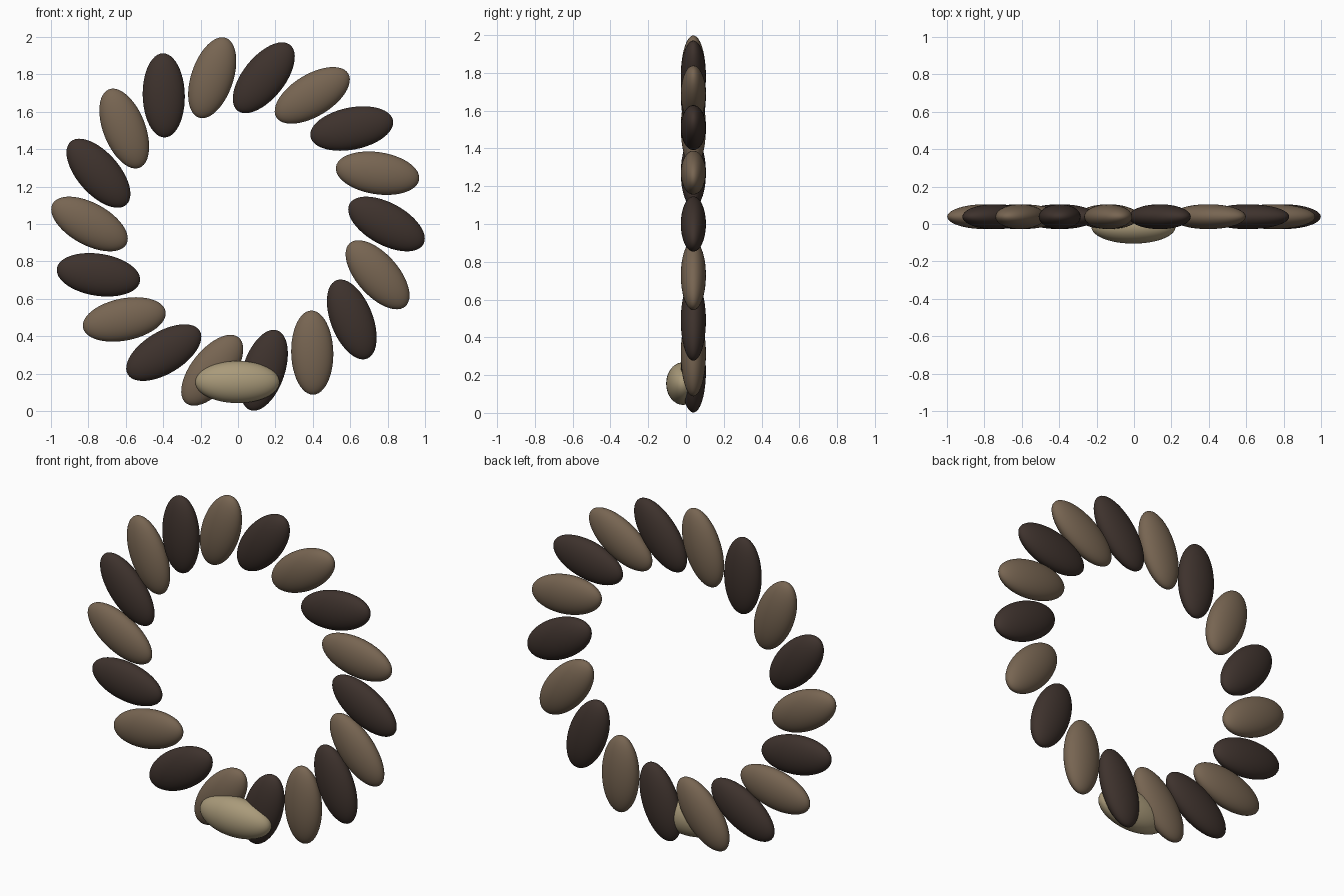
import bpy
import math

if "Cube" in bpy.data.objects:
    bpy.data.objects.remove(bpy.data.objects["Cube"])


def material(name, rgb):
    m = bpy.data.materials.new(name)
    m.diffuse_color = (*rgb, 1.0)
    m.use_nodes = True
    m.node_tree.nodes["Principled BSDF"].inputs["Base Color"].default_value = m.diffuse_color
    return m


brown = material("warm brown", (0.185, 0.130, 0.084))
dark = material("dark brown", (0.048, 0.032, 0.026))
tan = material("pale tan", (0.40, 0.325, 0.195))


def ellipsoid(name, centre, radii, tilt, mat):
    """Smooth ellipsoid with its long axis turned by tilt in the front plane."""
    bpy.ops.mesh.primitive_uv_sphere_add(segments=48, ring_count=24, location=centre)
    ob = bpy.context.object
    ob.name = name
    ob.scale = radii
    ob.rotation_euler = (0, -tilt, 0)
    ob.data.materials.append(mat)
    bpy.ops.object.shade_smooth()
    return ob


# Ring of overlapping, slanted petals in alternating browns
COUNT, RADIUS, SLANT = 18, 0.794, 0.5
for i in range(COUNT):
    a = 2 * math.pi * i / COUNT
    ellipsoid(f"petal_{i + 1:02d}",
              (RADIUS * math.cos(a), 0.039, 1.0 + RADIUS * math.sin(a)),
              (0.225, 0.0665, 0.1125), a - SLANT,
              brown if i % 2 else dark)

# Pale knot lying across the front at the bottom
ellipsoid("knot", (-0.003, -0.016, 0.155), (0.225, 0.089, 0.1125), 0, tan)
